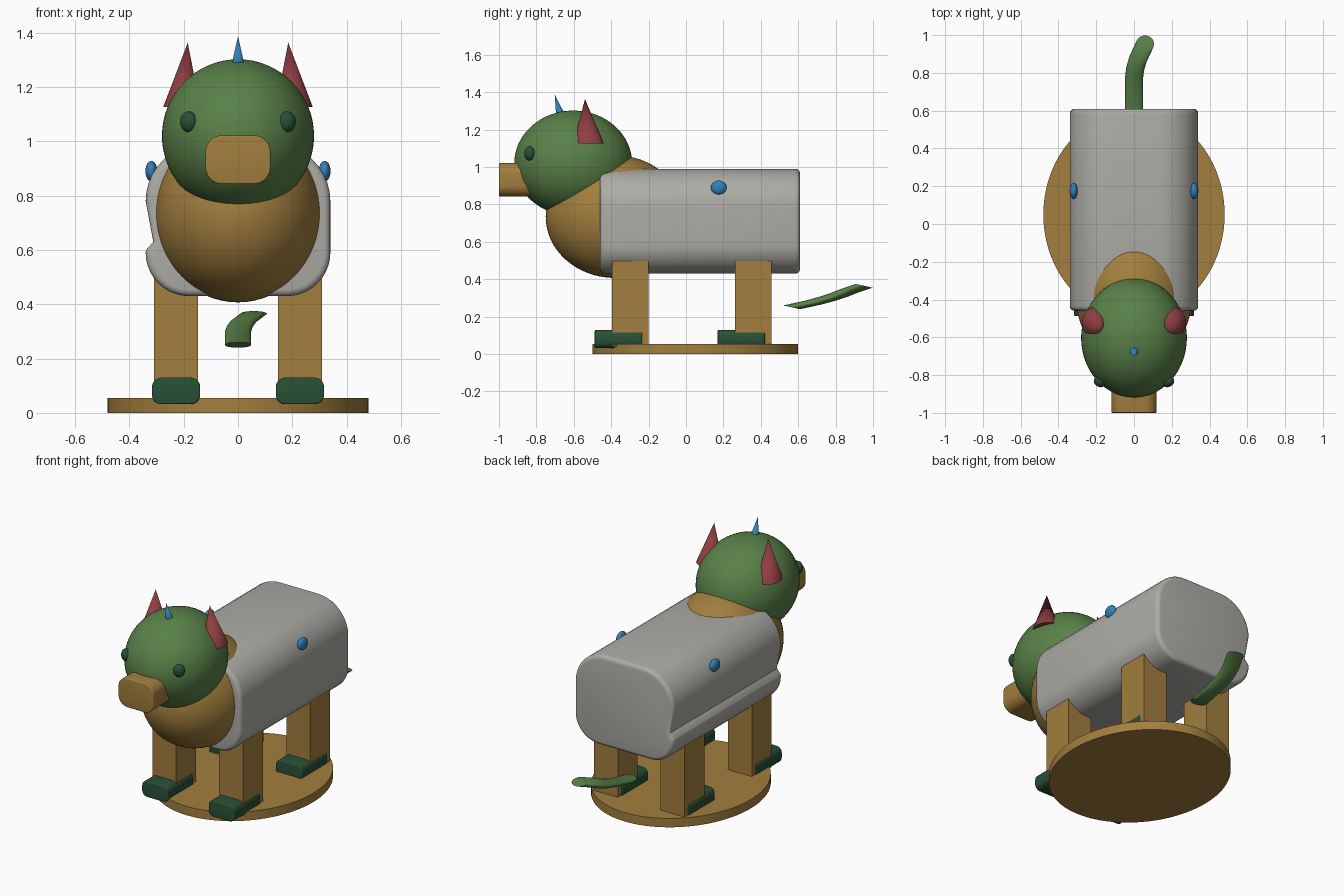
import bpy, bmesh, math
from mathutils import Vector

if "Cube" in bpy.data.objects:
    bpy.data.objects.remove(bpy.data.objects["Cube"])


def material(name, color):
    m = bpy.data.materials.new(name)
    m.diffuse_color = (*color, 1)
    m.use_nodes = True
    m.node_tree.nodes["Principled BSDF"].inputs["Base Color"].default_value = m.diffuse_color
    return m


TAN = material("tan", (0.36, 0.21, 0.047))
GREEN = material("leaf green", (0.10, 0.22, 0.065))
DARK = material("dark green", (0.022, 0.08, 0.038))
GREY = material("light grey", (0.42, 0.41, 0.38))
RED = material("dull red", (0.28, 0.048, 0.055))
BLUE = material("blue", (0.032, 0.22, 0.48))


def finish(name, bm, mat, angle=35):
    bmesh.ops.recalc_face_normals(bm, faces=bm.faces)
    me = bpy.data.meshes.new(name)
    bm.to_mesh(me)
    bm.free()
    me.materials.append(mat)
    ob = bpy.data.objects.new(name, me)
    bpy.context.collection.objects.link(ob)
    bpy.ops.object.select_all(action='DESELECT')
    bpy.context.view_layer.objects.active = ob
    ob.select_set(True)
    bpy.ops.object.shade_smooth_by_angle(angle=math.radians(angle))
    return ob


def loft(name, rings, mat, angle=35, bevel=0):
    """Skin a list of equal point rings, cap both ends, optionally round the cap rims."""
    bm = bmesh.new()
    vs = [[bm.verts.new(p) for p in r] for r in rings]
    n = len(vs[0])
    for a, b in zip(vs, vs[1:]):
        for i in range(n):
            bm.faces.new((a[i], a[(i + 1) % n], b[(i + 1) % n], b[i]))
    caps = [bm.faces.new(vs[0]), bm.faces.new(vs[-1])]
    if bevel:
        bmesh.ops.recalc_face_normals(bm, faces=bm.faces)
        rim = list({e for f in caps for e in f.edges})
        bmesh.ops.bevel(bm, geom=rim, offset=bevel, segments=4, profile=0.5,
                        affect='EDGES', clamp_overlap=True)
    return finish(name, bm, mat, angle)


def ellipsoid(name, center, radii, mat, seg=64, spin=0):
    bm = bmesh.new()
    bmesh.ops.create_uvsphere(bm, u_segments=seg, v_segments=seg // 2, radius=1)
    ob = finish(name, bm, mat, 60)
    ob.location, ob.scale, ob.rotation_euler.z = center, radii, spin
    return ob


def cone(name, base, tip, r, mat, n=32):
    bm = bmesh.new()
    ring = [bm.verts.new((base[0] + r[0] * math.cos(2 * math.pi * i / n),
                          base[1] + r[1] * math.sin(2 * math.pi * i / n), base[2]))
            for i in range(n)]
    top = bm.verts.new(tip)
    for i in range(n):
        bm.faces.new((ring[i], ring[(i + 1) % n], top))
    bm.faces.new(ring)
    return finish(name, bm, mat)


def arc(cx, cz, r, a0, a1, n=10):
    return [(cx + r * math.cos(math.radians(a0 + (a1 - a0) * i / n)),
             cz + r * math.sin(math.radians(a0 + (a1 - a0) * i / n))) for i in range(n + 1)]


def rounded_rect(x0, x1, z0, z1, r, n=8):
    return (arc(x1 - r, z1 - r, r, 0, 90, n) + arc(x0 + r, z1 - r, r, 90, 180, n)
            + arc(x0 + r, z0 + r, r, 180, 270, n) + arc(x1 - r, z0 + r, r, 270, 360, n))


def extrude_y(name, profile, y0, y1, mat, bevel=0):
    return loft(name, [[(x, y, z) for x, z in profile] for y in (y0, y1)], mat, 35, bevel)


# Oval stand
oval = [(0.48 * math.cos(math.tau * i / 96), 0.05 + 0.55 * math.sin(math.tau * i / 96))
        for i in range(96)]
loft("stand", [[(x, y, z) for x, y in oval] for z in (0, 0.055)], TAN)

# Rounded trunk with an inward fold along its left flank
trunk = (arc(0.18, 0.59, 0.16, -90, 0) + arc(0.13, 0.78, 0.21, 0, 90)
         + arc(-0.13, 0.78, 0.21, 90, 180) + [(-0.312, 0.63), (-0.338, 0.60)]
         + arc(-0.18, 0.59, 0.16, 180, 270))
extrude_y("trunk", trunk, -0.46, 0.61, GREY, 0.03)

# Chest and head
ellipsoid("chest", (0, -0.38, 0.735), (0.308, 0.37, 0.328), TAN)
ellipsoid("head", (0, -0.603, 1.02), (0.28, 0.315, 0.282), GREEN)
extrude_y("snout", rounded_rect(-0.12, 0.12, 0.842, 1.022, 0.062), -1.0, -0.75, TAN, 0.006)
cone("forehead_spike", (0, -0.672, 1.285), (0, -0.702, 1.387), (0.023, 0.023), BLUE)

# Mirrored parts
for s, side in ((-1, "left"), (1, "right")):
    ellipsoid("eye_" + side, (s * 0.182, -0.836, 1.072), (0.033, 0.026, 0.038), DARK, 32, s * 0.6)
    cone("ear_" + side, (s * 0.207, -0.522, 1.127), (s * 0.185, -0.54, 1.363),
         (0.068, 0.082), RED)
    ellipsoid("button_" + side, (s * 0.319, 0.175, 0.89), (0.022, 0.042, 0.038), BLUE, 24)
    for y0, y1, end in ((-0.395, -0.2, "front"), (0.262, 0.457, "rear")):
        xs = sorted((s * 0.147, s * 0.31))
        extrude_y(f"leg_{end}_{side}", [(xs[0], 0.04), (xs[1], 0.04), (xs[1], 0.5), (xs[0], 0.5)],
                  y0, y1, TAN)
        xs = sorted((s * 0.139, s * 0.317))
        extrude_y(f"foot_{end}_{side}", rounded_rect(xs[0], xs[1], 0.032, 0.13, 0.035, 5),
                  y0 - 0.093, y0 + 0.16, DARK, 0.006)

# Tail: a flat disc swept along a bent path
path = [Vector(p) for p in ((0, 0.565, 0.25), (0, 0.68, 0.275), (0, 0.77, 0.300),
                            (0.006, 0.82, 0.317), (0.02, 0.87, 0.337), (0.058, 0.953, 0.365))]
disc = [Vector((0.048 * math.cos(math.tau * i / 32), 0.045 * math.sin(math.tau * i / 32),
                -0.010 * math.sin(math.tau * i / 32))) for i in range(32)]
loft("tail", [[p + d for d in disc] for p in path], GREEN, 50)
